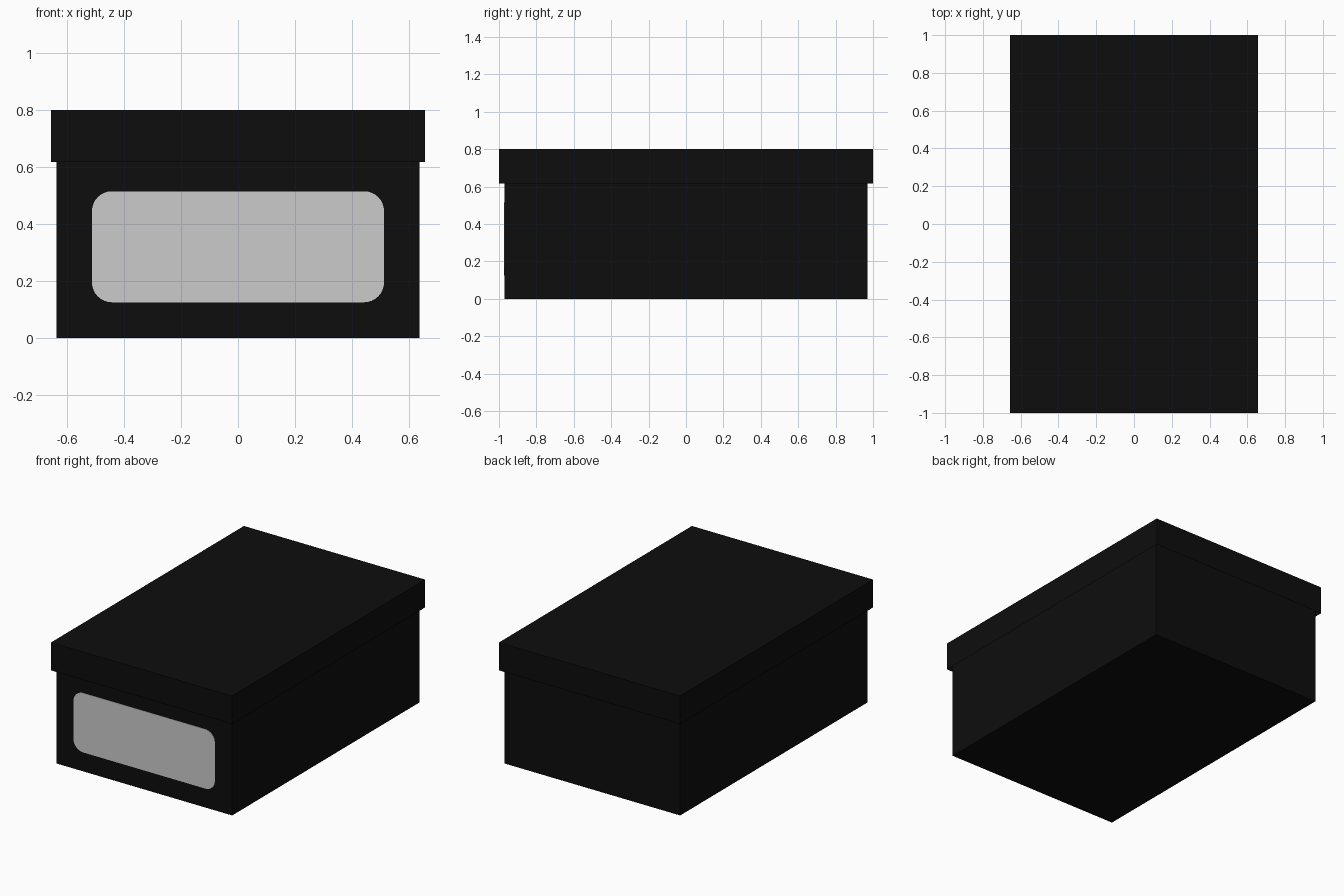
import bpy, bmesh, math

if "Cube" in bpy.data.objects:
    bpy.data.objects.remove(bpy.data.objects["Cube"])


def material(name, value):
    m = bpy.data.materials.new(name)
    m.diffuse_color = (value, value, value, 1)
    m.use_nodes = True
    m.node_tree.nodes["Principled BSDF"].inputs["Base Color"].default_value = m.diffuse_color
    return m


black = material("black card", 0.004)
pale = material("pale grey label", 0.6)


def make_object(name, bm, mat):
    bmesh.ops.recalc_face_normals(bm, faces=bm.faces[:])
    mesh = bpy.data.meshes.new(name)
    bm.to_mesh(mesh)
    bm.free()
    mesh.materials.append(mat)
    obj = bpy.data.objects.new(name, mesh)
    bpy.context.collection.objects.link(obj)
    return obj


def block(bm, hx, hy, z0, z1):
    verts = bmesh.ops.create_cube(bm, size=1)["verts"]
    for v in verts:
        v.co = (v.co.x * 2 * hx, v.co.y * 2 * hy, z0 + (v.co.z + 0.5) * (z1 - z0))


# Box body, reaching up to the inside of the lid
bm = bmesh.new()
block(bm, 0.637, 0.97, 0, 0.785)
make_object("box_body", bm, black)

# Lid: a block whose underside is inset and pushed up to leave a rim
bm = bmesh.new()
block(bm, 0.657, 1.0, 0.617, 0.80)
bm.normal_update()
under = min(bm.faces, key=lambda f: f.calc_center_median().z)
bmesh.ops.inset_region(bm, faces=[under], thickness=0.015)
bmesh.ops.translate(bm, verts=under.verts[:], vec=(0, 0, 0.17))
make_object("lid", bm, black)

# Rounded label on the front end
HALF_W, Z0, Z1, R, STEPS = 0.513, 0.125, 0.515, 0.07, 8
corners = [(HALF_W - R, Z1 - R), (R - HALF_W, Z1 - R),
           (R - HALF_W, Z0 + R), (HALF_W - R, Z0 + R)]
bm = bmesh.new()
outline = []
for i, (cx, cz) in enumerate(corners):
    for s in range(STEPS + 1):
        a = (i + s / STEPS) * math.pi / 2
        outline.append(bm.verts.new((cx + R * math.cos(a), -0.968, cz + R * math.sin(a))))
face = bm.faces.new(outline)
ext = bmesh.ops.extrude_face_region(bm, geom=[face])
bmesh.ops.translate(bm, vec=(0, -0.004, 0),
                    verts=[g for g in ext["geom"] if isinstance(g, bmesh.types.BMVert)])
make_object("front_label", bm, pale)
